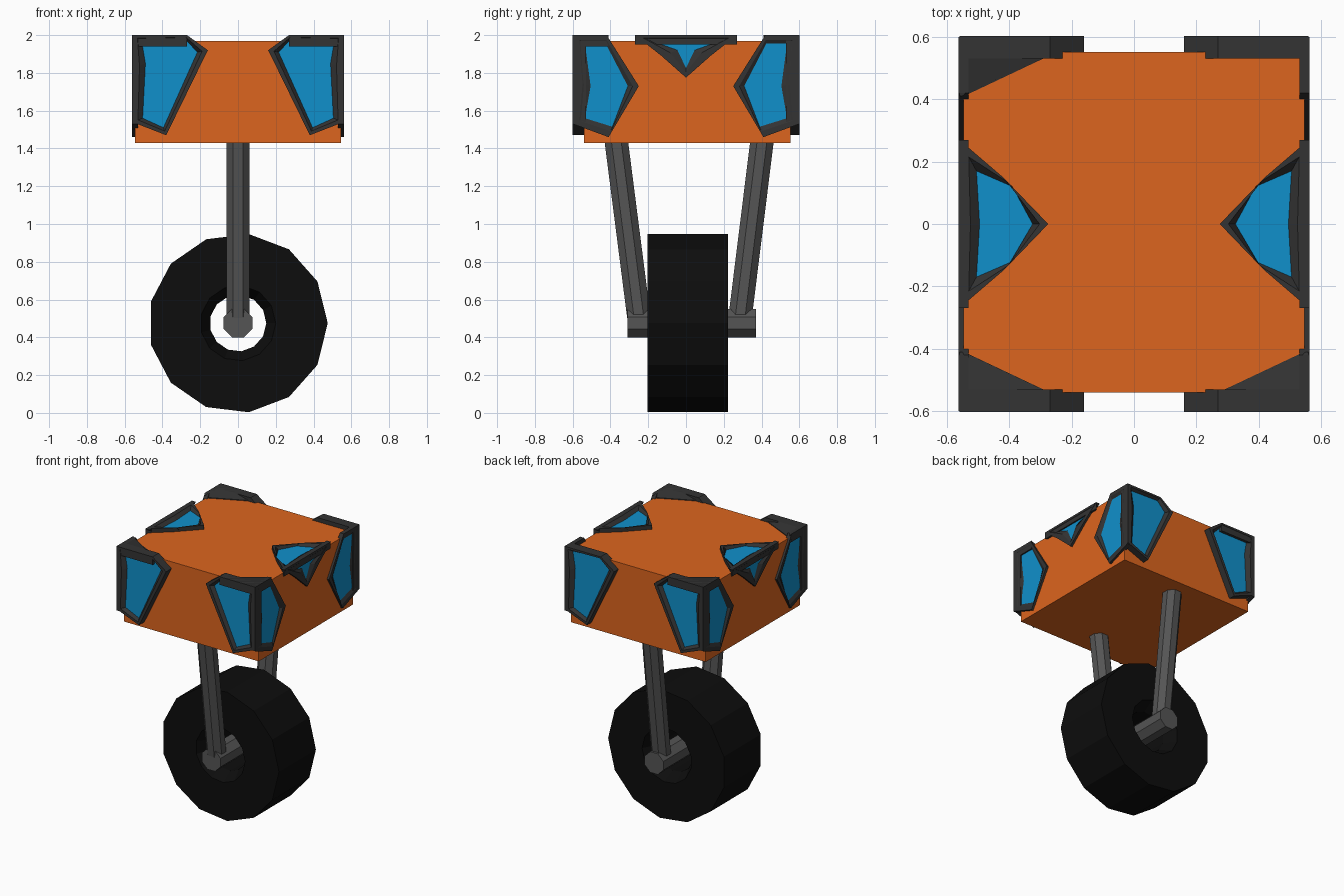
import bpy, bmesh
from math import cos, sin, tau
from mathutils import Vector

if "Cube" in bpy.data.objects:
    bpy.data.objects.remove(bpy.data.objects["Cube"])


def material(name, r, g, b):
    m = bpy.data.materials.new(name)
    m.diffuse_color = (r, g, b, 1)
    m.use_nodes = True
    m.node_tree.nodes["Principled BSDF"].inputs["Base Color"].default_value = m.diffuse_color
    return m


ORANGE = material("orange", 0.72, 0.13, 0.013)
BLUE = material("blue", 0.005, 0.28, 0.60)
DARK = material("dark_trim", 0.033, 0.033, 0.033)
STEEL = material("steel", 0.09, 0.09, 0.09)
RUBBER = material("rubber", 0.004, 0.004, 0.004)


def loft(name, loops, mats, cap_start=True, cap_end=True, closed=False):
    """Bridge equal-length loops; the end cap takes the last material."""
    bm = bmesh.new()
    rings = [[bm.verts.new(p) for p in loop] for loop in loops]
    n = len(rings[0])
    pairs = list(zip(rings, rings[1:])) + ([(rings[-1], rings[0])] if closed else [])
    for a, b in pairs:
        for i in range(n):
            j = (i + 1) % n
            bm.faces.new((a[i], a[j], b[j], b[i]))
    if cap_start:
        bm.faces.new(rings[0][::-1])
    if cap_end:
        bm.faces.new(rings[-1]).material_index = len(mats) - 1
    bmesh.ops.recalc_face_normals(bm, faces=bm.faces)
    me = bpy.data.meshes.new(name)
    bm.to_mesh(me)
    bm.free()
    for m in mats:
        me.materials.append(m)
    ob = bpy.data.objects.new(name, me)
    bpy.context.collection.objects.link(ob)
    return ob


def rod(name, a, b, radius, sides, mat):
    a, b = Vector(a), Vector(b)
    u = Vector((1, 0, 0))
    v = (b - a).normalized().cross(u)
    ring = [radius * (cos(tau * (i + .5) / sides) * u + sin(tau * (i + .5) / sides) * v)
            for i in range(sides)]
    return loft(name, [[a + p for p in ring], [b + p for p in ring]], [mat])


def window(name, outer, inner, place, base, rim, glass):
    """Raised dark frame with a recessed blue pane; place maps (u, v, depth) to xyz."""
    lip = [(o[0] * .45 + i[0] * .55, o[1] * .45 + i[1] * .55) for o, i in zip(outer, inner)]
    steps = [(outer, base), (outer, rim), (lip, rim), (inner, glass)]
    return loft(name, [[place(u, v, d) for u, v in pts] for pts, d in steps], [DARK, BLUE])


# Cabin box
X, Y0, Y1, Z0, Z1 = .546, -.54, .552, 1.43, 1.97
rect = [(-X, Y0), (X, Y0), (X, Y1), (-X, Y1)]
loft("cabin", [[(x, y, z) for x, y in rect] for z in (Z0, Z1)], [ORANGE])

# Corner windows on all four upright edges
end_outer = [(.56, 2), (.27, 2), (.16, 1.92), (.38, 1.47), (.56, 1.54), (.56, 1.82)]
end_inner = [(.51, 1.97), (.28, 1.978), (.215, 1.91), (.395, 1.51), (.505, 1.56), (.49, 1.85)]
side_outer = [(.6, 2), (.42, 2), (.25, 1.73), (.41, 1.46), (.6, 1.53), (.6, 1.75)]
side_inner = [(.535, 1.955), (.425, 1.955), (.308, 1.73), (.39, 1.515), (.535, 1.56), (.505, 1.73)]
cap = [(.56, .6, 2), (.27, .6, 2), (.27, .54, 1.975), (.545, .41, 1.975), (.56, .41, 2)]
for sx in (-1, 1):
    for sy in (-1, 1):
        tag = ("front" if sy < 0 else "back") + ("_left" if sx < 0 else "_right")
        window(tag + "_end_window", end_outer, end_inner,
               lambda u, v, d: (sx * u, sy * d, v), .53, .602, .58)
        window(tag + "_side_window", side_outer, side_inner,
               lambda u, v, d: (sx * d, sy * u, v), .53, .562, .55)
        if (sx, sy) != (1, 1):
            loft(tag + "_roof_corner", [[(sx * x, sy * y, 1.94) for x, y, z in cap],
                                        [(sx * x, sy * y, z) for x, y, z in cap]], [DARK])

# Triangular windows folded over the roof edges
fold_outer = [(-.27, 2), (-.13, 1.89), (0, 1.775), (.13, 1.89), (.27, 2), (0, 2)]
fold_inner = [(-.19, 1.972), (-.045, 1.92), (0, 1.825), (.045, 1.92), (.19, 1.972), (0, 1.972)]
roof_outer = [(.56, -.27), (.42, -.15), (.275, 0), (.42, .15), (.56, .27), (.56, 0)]
roof_inner = [(.505, -.17), (.39, -.12), (.325, 0), (.39, .12), (.505, .17), (.495, 0)]
for s, side in ((-1, "left"), (1, "right")):
    window(side + "_upper_side_window", fold_outer, fold_inner,
           lambda u, v, d: (s * d, u, v), .53, .562, .55)
    window(side + "_roof_window", roof_outer, roof_inner,
           lambda u, v, d: (s * u, v, d), 1.95, 2.0, 1.98)

# Wheel: thirteen-sided tyre with an open hub
C = .475
profile = [(.475, -.205), (.475, .222), (.2, .222), (.15, .13), (.15, -.115), (.2, -.205)]
loft("tyre", [[(r * cos(tau * i / 13), y, C + r * sin(tau * i / 13)) for i in range(13)]
              for r, y in profile], [RUBBER], False, False, True)

# Axle and fork legs
rod("axle", (0, -.31, C), (0, .37, C), .082, 8, STEEL)
rod("front_leg", (0, -.25, .51), (0, -.377, 1.5), .067, 8, STEEL)
rod("back_leg", (0, .287, .51), (0, .41, 1.5), .067, 8, STEEL)
